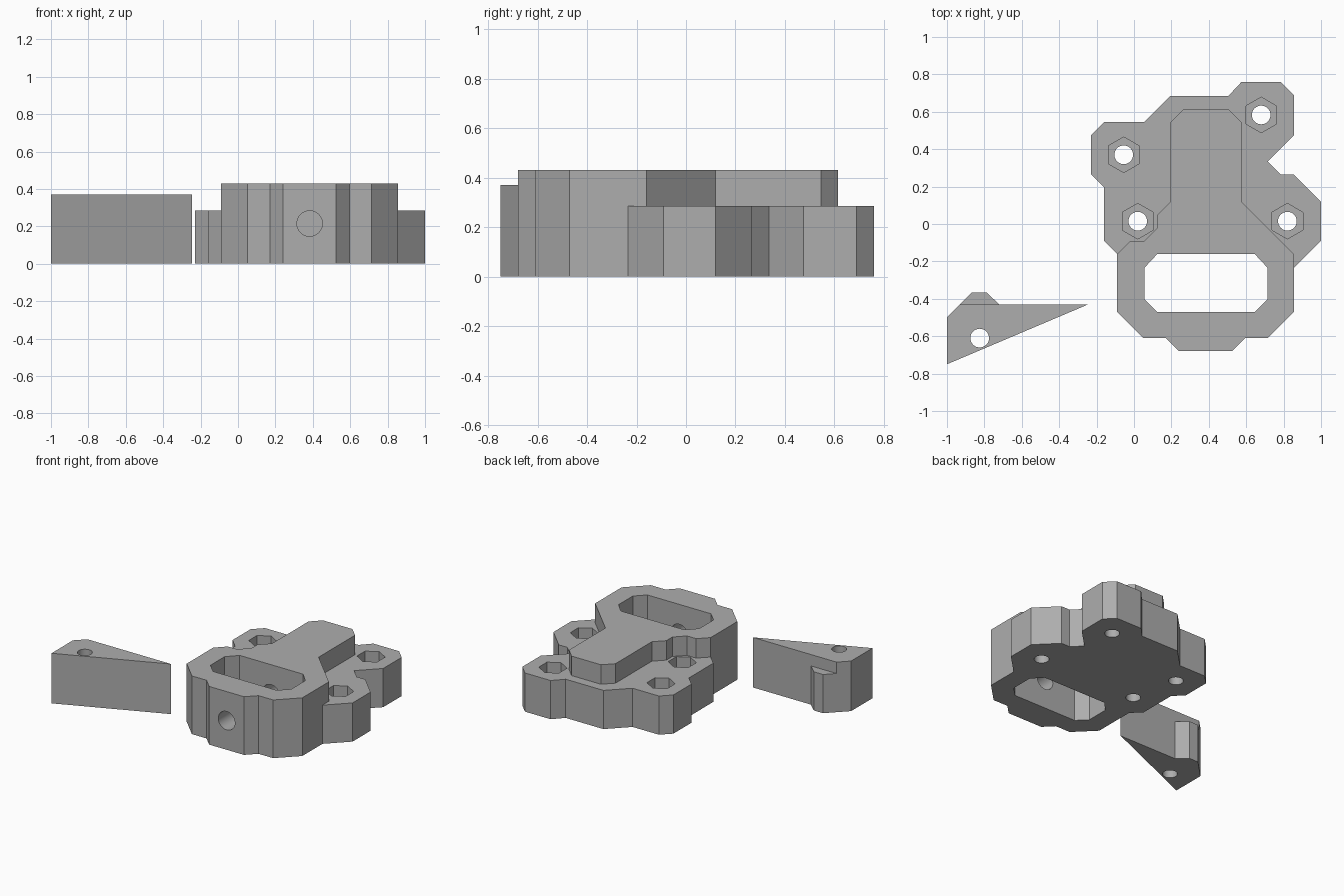
import bpy, bmesh, math
from mathutils import Matrix

if "Cube" in bpy.data.objects:
    bpy.data.objects.remove(bpy.data.objects["Cube"])

grey = bpy.data.materials.new("plain grey")
grey.diffuse_color = (0.42, 0.42, 0.42, 1)
grey.use_nodes = True
grey.node_tree.nodes["Principled BSDF"].inputs["Base Color"].default_value = grey.diffuse_color


def link(name, bm):
    bmesh.ops.recalc_face_normals(bm, faces=bm.faces[:])
    mesh = bpy.data.meshes.new(name)
    bm.to_mesh(mesh)
    bm.free()
    mesh.materials.append(grey)
    obj = bpy.data.objects.new(name, mesh)
    bpy.context.collection.objects.link(obj)
    return obj


def prism(name, outline, z0, z1):
    """Extrude a flat outline from z0 to z1."""
    bm = bmesh.new()
    face = bm.faces.new([bm.verts.new((x, y, z0)) for x, y in outline])
    top = bmesh.ops.extrude_face_region(bm, geom=[face])["geom"]
    bmesh.ops.translate(bm, vec=(0, 0, z1 - z0),
                        verts=[v for v in top if isinstance(v, bmesh.types.BMVert)])
    return link(name, bm)


def circle(cx, cy, r, sides, turn=0.0):
    return [(cx + r * math.cos(turn + i * math.tau / sides),
             cy + r * math.sin(turn + i * math.tau / sides)) for i in range(sides)]


def combine(target, other, operation):
    """Apply a boolean and remove the second solid."""
    mod = target.modifiers.new("cut", "BOOLEAN")
    mod.operation, mod.solver, mod.object = operation, "EXACT", other
    bpy.context.view_layer.objects.active = target
    bpy.ops.object.modifier_apply(modifier=mod.name)
    bpy.data.objects.remove(other)


def finish(obj):
    bpy.ops.object.select_all(action="DESELECT")
    obj.select_set(True)
    bpy.context.view_layer.objects.active = obj
    bpy.ops.object.shade_smooth_by_angle(angle=math.radians(25))


# Tall housing: window frame at the front with a chamfered spine behind it
housing = prism("bracket", [
    (-0.09, -0.16), (-0.09, -0.47), (0.05, -0.61), (0.17, -0.61), (0.24, -0.68),
    (0.525, -0.68), (0.595, -0.61), (0.715, -0.61), (0.855, -0.47), (0.855, -0.16),
    (0.575, 0.12), (0.575, 0.545), (0.505, 0.615), (0.265, 0.615), (0.195, 0.545),
    (0.195, 0.12), (0.125, 0.05), (0.125, -0.02), (0.055, -0.09), (-0.02, -0.09)],
    0, 0.43)

# Low mounting plate with screw lugs, overlapping the housing
plate = prism("mounting_plate", [
    (-0.06, -0.19), (-0.16, -0.09), (-0.16, 0.195), (-0.23, 0.265), (-0.23, 0.475),
    (-0.16, 0.545), (0.055, 0.545), (0.195, 0.685), (0.505, 0.685), (0.575, 0.76),
    (0.785, 0.76), (0.855, 0.69), (0.855, 0.475), (0.715, 0.335), (0.785, 0.265),
    (0.855, 0.265), (1.0, 0.12), (1.0, -0.09), (0.83, -0.26), (0.65, -0.10),
    (0.10, -0.12)], 0, 0.286)
combine(housing, plate, "UNION")

# Chamfered window through the housing
window = prism("window_cutter", [
    (0.055, -0.235), (0.125, -0.16), (0.645, -0.16), (0.715, -0.235),
    (0.715, -0.40), (0.645, -0.47), (0.125, -0.47), (0.055, -0.40)], -0.1, 0.6)
combine(housing, window, "DIFFERENCE")

# Screw holes with hexagonal nut pockets
for x, y in ((-0.055, 0.37), (0.02, 0.015), (0.82, 0.015), (0.68, 0.583)):
    combine(housing, prism("nut_cutter", circle(x, y, 0.095, 6, math.pi / 6),
                           0.143, 0.6), "DIFFERENCE")
    combine(housing, prism("screw_cutter", circle(x, y, 0.05, 32), -0.1, 0.6),
            "DIFFERENCE")

# Round bore through the front wall and into the spine
bore = prism("bore_cutter", circle(0, 0, 0.068, 40), -1.0, 0.4)
bore.data.transform(Matrix.Translation((0.383, 0, 0.215))
                    @ Matrix.Rotation(-math.pi / 2, 4, "X"))
combine(housing, bore, "DIFFERENCE")
finish(housing)

# Separate wedge arm with a lower rear boss and a screw hole
wedge = prism("wedge_arm", [(-1, -0.75), (-0.245, -0.43), (-0.93, -0.43), (-1, -0.50)],
              0, 0.37)
boss = prism("wedge_boss", [(-0.93, -0.43), (-0.865, -0.365), (-0.79, -0.365),
                            (-0.72, -0.43), (-0.75, -0.50), (-0.90, -0.50)], 0, 0.286)
combine(wedge, boss, "UNION")
combine(wedge, prism("arm_cutter", circle(-0.825, -0.61, 0.05, 32), -0.1, 0.6),
        "DIFFERENCE")
finish(wedge)
